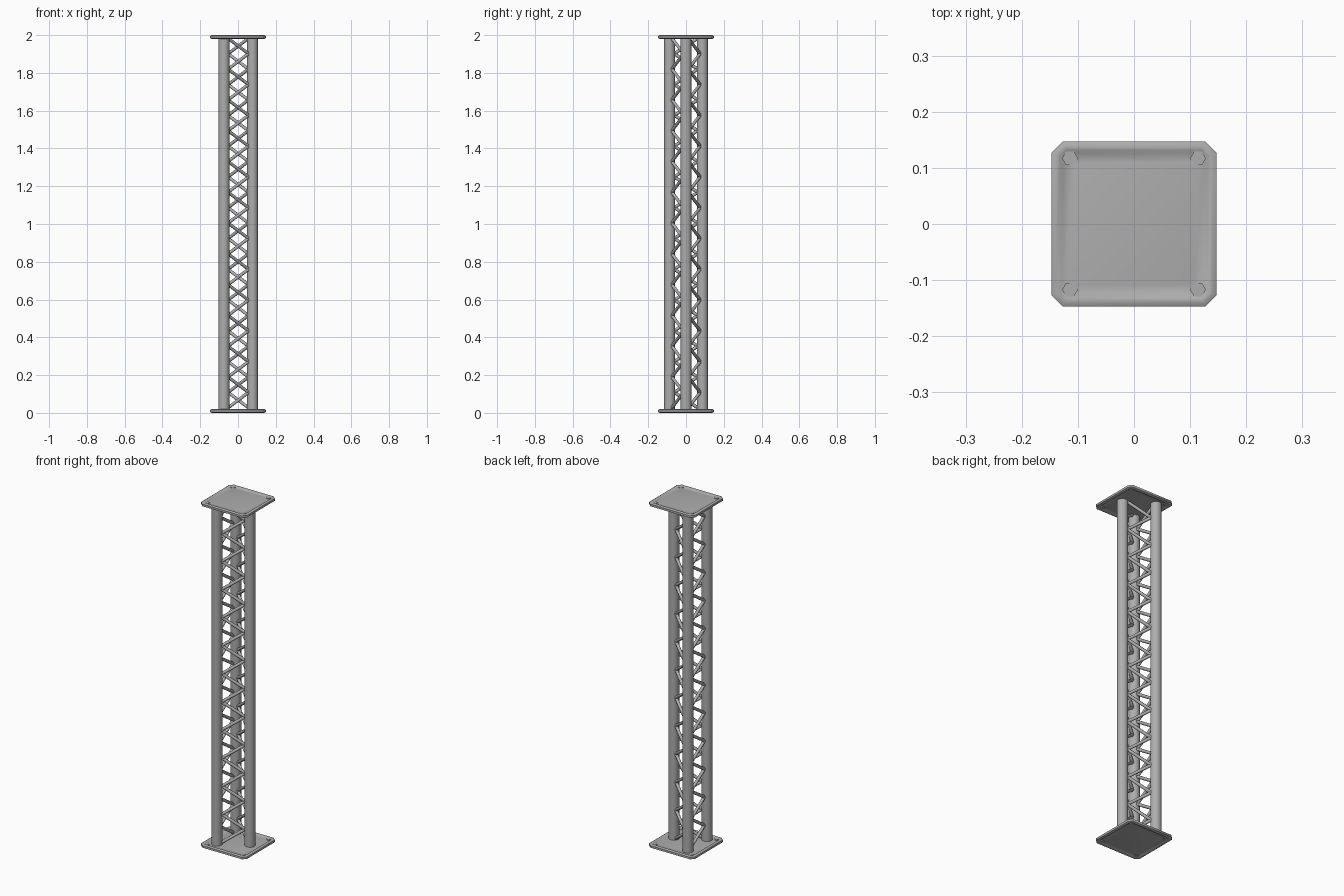
import bpy
import bmesh
import math
from mathutils import Vector, Matrix

cube = bpy.data.objects.get("Cube")
if cube:
    bpy.data.objects.remove(cube, do_unlink=True)

GREY = (0.42, 0.42, 0.42, 1.0)
metal = bpy.data.materials.new("grey metal")
metal.use_nodes = True
metal.diffuse_color = GREY
metal.node_tree.nodes["Principled BSDF"].inputs["Base Color"].default_value = GREY


def finish(name, bm, smooth_angle=None):
    """Turn a bmesh into a named object with the metal material."""
    bmesh.ops.recalc_face_normals(bm, faces=bm.faces)
    mesh = bpy.data.meshes.new(name)
    bm.to_mesh(mesh)
    bm.free()
    mesh.materials.append(metal)
    obj = bpy.data.objects.new(name, mesh)
    bpy.context.collection.objects.link(obj)
    if smooth_angle:
        bpy.ops.object.select_all(action='DESELECT')
        obj.select_set(True)
        bpy.context.view_layer.objects.active = obj
        bpy.ops.object.shade_smooth_by_angle(angle=math.radians(smooth_angle))
    return obj


def add_rod(bm, start, end, radius, sides):
    """Add a cylinder running between two points."""
    axis = end - start
    turn = axis.to_track_quat('Z', 'Y').to_matrix().to_4x4()
    bmesh.ops.create_cone(bm, cap_ends=True, segments=sides,
                          radius1=radius, radius2=radius, depth=axis.length,
                          matrix=Matrix.Translation((start + end) / 2) @ turn)


# Main tubes, standing in a triangle
TUBE_R = 0.029
corners = [Vector((-0.074, -0.087, 0)), Vector((0.077, 0, 0)), Vector((-0.074, 0.087, 0))]
for name, c in zip(("front_tube", "side_tube", "back_tube"), corners):
    bm = bmesh.new()
    add_rod(bm, c + Vector((0, 0, 0.012)), c + Vector((0, 0, 1.988)), TUBE_R, 32)
    finish(name, bm, 40)

# Zigzag bracing on each face of the triangle
STEPS, LOW, STEP = 24, 0.027, 0.0815
for i, name in enumerate(("front_bracing", "back_bracing", "side_bracing")):
    a, b = corners[i], corners[(i + 1) % 3]
    inset = (b - a).normalized() * (TUBE_R - 0.004)
    ends = (a + inset, b - inset)
    bm = bmesh.new()
    for k in range(STEPS):
        p = ends[k % 2] + Vector((0, 0, LOW + k * STEP))
        q = ends[(k + 1) % 2] + Vector((0, 0, LOW + (k + 1) * STEP))
        add_rod(bm, p, q, 0.0085, 12)
    finish(name, bm, 40)


def octagon(half, cut, z):
    """Square outline with cut corners."""
    s = half - cut
    quarter = [(half, -s), (half, s)]
    pts = []
    for _ in range(4):
        pts += quarter
        quarter = [(-y, x) for x, y in quarter]
    return [(x, y, z) for x, y in pts]


# End plates: rounded rim, shallow groove and raised panel on both sides
HALF_PROFILE = [(0.108, 0.004, 0.007), (0.126, 0.007, 0.004), (0.132, 0.011, 0.009),
                (0.140, 0.016, 0.010), (0.147, 0.020, 0.006)]
profile = HALF_PROFILE + [(h, c, -z) for h, c, z in reversed(HALF_PROFILE)]
for name, level in (("base_plate", 0.01), ("top_plate", 1.99)):
    bm = bmesh.new()
    rings = [[bm.verts.new(p) for p in octagon(h, c, level + z)] for h, c, z in profile]
    for r1, r2 in zip(rings, rings[1:]):
        for k in range(8):
            n = (k + 1) % 8
            bm.faces.new((r1[k], r1[n], r2[n], r2[k]))
    bm.faces.new(rings[0])
    bm.faces.new(rings[-1])
    finish(name, bm, 60)

    # Hexagonal bolts through the plate corners
    bm = bmesh.new()
    for sx in (-1, 1):
        for sy in (-1, 1):
            at = Vector((sx * 0.114, sy * 0.117, level))
            bmesh.ops.create_cone(bm, cap_ends=True, segments=6, radius1=0.014,
                                  radius2=0.014, depth=0.017,
                                  matrix=Matrix.Translation(at) @ Matrix.Rotation(math.pi / 6, 4, 'Z'))
    finish(name.replace("plate", "bolts"), bm)
